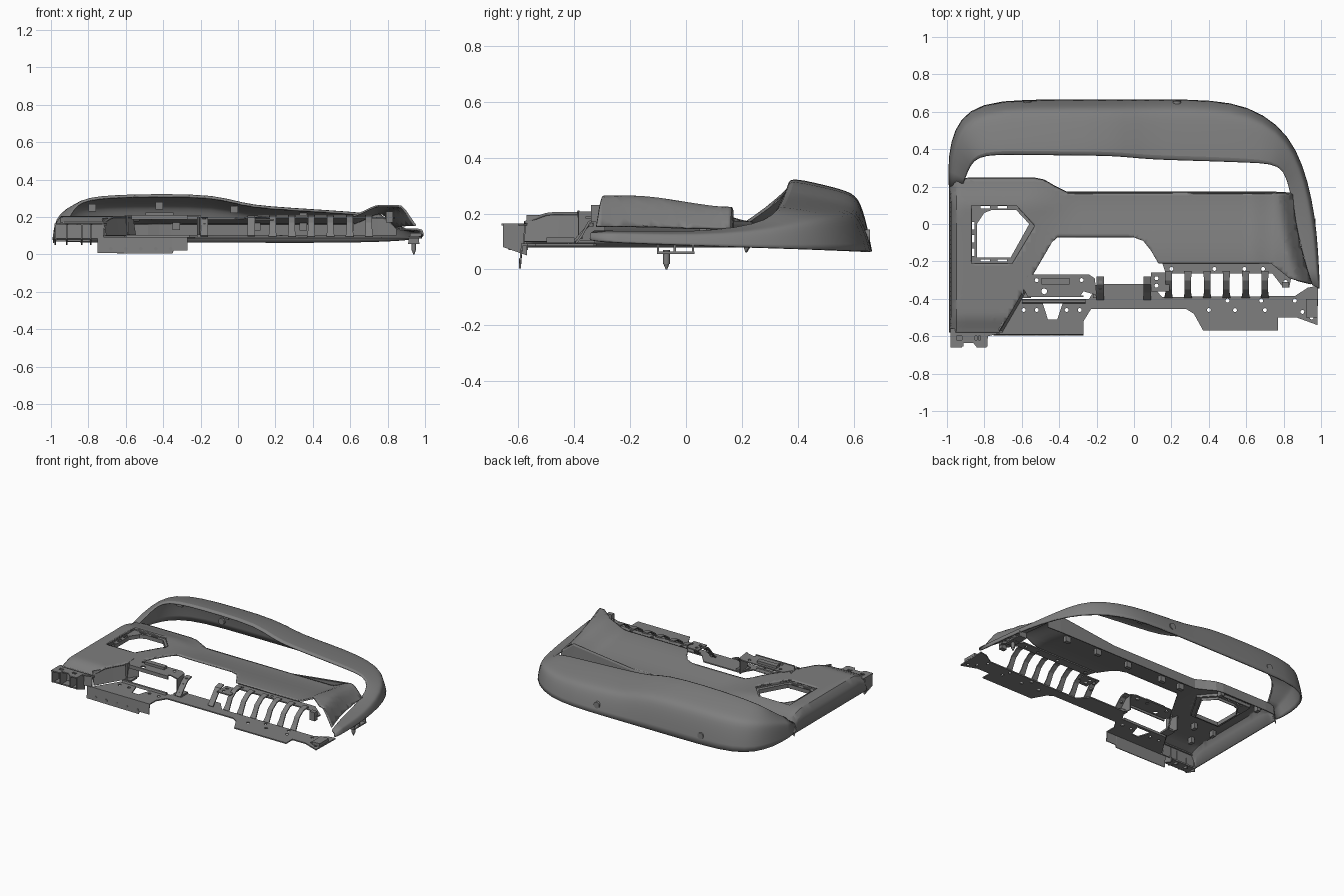
import bpy, bmesh, math
from mathutils import Vector

if "Cube" in bpy.data.objects:
    bpy.data.objects.remove(bpy.data.objects["Cube"], do_unlink=True)

grey = bpy.data.materials.new("trim grey")
grey.use_nodes = True
grey.diffuse_color = (0.21, 0.21, 0.21, 1)
grey.node_tree.nodes["Principled BSDF"].inputs["Base Color"].default_value = grey.diffuse_color


def finish(name, bm, thick=0, subdiv=0, flat=False):
    mesh = bpy.data.meshes.new(name)
    bm.to_mesh(mesh)
    bm.free()
    ob = bpy.data.objects.new(name, mesh)
    bpy.context.collection.objects.link(ob)
    mesh.materials.append(grey)
    if not flat:
        bpy.ops.object.select_all(action='DESELECT')
        ob.select_set(True)
        bpy.context.view_layer.objects.active = ob
        bpy.ops.object.shade_smooth_by_angle(angle=math.radians(35))
    if subdiv:
        ob.modifiers.new("round", 'SUBSURF').levels = subdiv
        ob.modifiers["round"].render_levels = subdiv
    if thick:
        mod = ob.modifiers.new("thickness", 'SOLIDIFY')
        mod.thickness, mod.offset = thick, -1
    return ob


def loft(name, rows, thick=0.008, subdiv=0):
    """Skin a grid of points, one row per station."""
    bm = bmesh.new()
    grid = [[bm.verts.new(p) for p in row] for row in rows]
    for a, b in zip(grid, grid[1:]):
        for i in range(len(a) - 1):
            bm.faces.new((a[i], a[i + 1], b[i + 1], b[i]))
    return finish(name, bm, thick, subdiv, not subdiv)


def plate(name, outline, height, holes=(), step=0, thick=0.008):
    """Fill an outline with holes, slice it on a grid and drape it over a height rule."""
    bm = bmesh.new()
    edges = []
    for loop in [outline, *holes]:
        vs = [bm.verts.new((x, y, 0)) for x, y in loop]
        edges += [bm.edges.new((v, vs[i - 1])) for i, v in enumerate(vs)]
    bmesh.ops.triangle_fill(bm, edges=edges, use_beauty=True, normal=(0, 0, 1))
    if step:
        for k in range(-int(1 / step), int(1 / step) + 1):
            for axis in ((1, 0, 0), (0, 1, 0)):
                geom = bm.verts[:] + bm.edges[:] + bm.faces[:]
                bmesh.ops.bisect_plane(bm, geom=geom, plane_co=Vector(axis) * k * step, plane_no=axis)
    for f in bm.faces:
        f.normal_update()
        if f.normal.z < 0:
            f.normal_flip()
    for v in bm.verts:
        v.co.z = height(v.co.x, v.co.y) if callable(height) else height
    return finish(name, bm, thick, flat=not step)


def box(name, centre, size):
    bm = bmesh.new()
    bmesh.ops.create_cube(bm, size=1)
    for v in bm.verts:
        v.co = Vector(centre) + Vector(a * b for a, b in zip(v.co, size))
    return finish(name, bm, flat=True)


def cylinder(name, centre, r1, r2, depth, along_y=False):
    bm = bmesh.new()
    bmesh.ops.create_cone(bm, cap_ends=True, segments=14, radius1=r1, radius2=r2, depth=depth)
    ob = finish(name, bm)
    ob.location = centre
    if along_y:
        ob.rotation_euler.x = math.pi / 2
    return ob


def bolt(x, y, r=0.011):
    return [(x + r * math.cos(i * math.pi / 4), y + r * math.sin(i * math.pi / 4)) for i in range(8)]


def rect(x0, y0, x1, y1):
    return [(x0, y0), (x1, y0), (x1, y1), (x0, y1)]


def ease(a, b, t):
    t = min(max((t - a) / (b - a), 0), 1)
    return t * t * (3 - 2 * t)


# Seam where the panel's bolster meets the arm of the band
def seam_x(y):
    return 0.868 - 0.17 * y + 0.3 * y * y


# Surface height of the inner panel
def panel_z(x, y):
    left = 0.205 - 0.035 * ease(0.08, 0.25, y) - 0.035 * ease(-0.48, -0.6, y)
    mid = 0.21 - 0.04 * ease(-0.2, 0.17, y)
    z = left + (mid - left) * ease(-0.6, -0.3, x) + 0.054 * ease(0.6, 0.76, x)
    z = 0.135 + (z - 0.135) * ease(-0.03, 0.085, seam_x(y) - x)
    return 0.08 + (z - 0.08) * min(1, max(0, x + 0.99) / 0.045) ** 0.35


# Outer band: outer edge x, y then inner rim x, y, z
stations = [
    (-.992, .2, -.92, .2, .165), (-.994, .37, -.89, .29, .23), (-.96, .51, -.86, .345, .28),
    (-.885, .61, -.8, .375, .31), (-.73, .664, -.66, .38, .325), (-.4, .666, -.4, .375, .33),
    (-.12, .666, -.12, .375, .325), (.02, .666, .02, .36, .28), (.15, .666, .15, .352, .262),
    (.42, .664, .42, .345, .245), (.61, .63, .6, .337, .232), (.77, .535, .74, .33, .22),
    (.87, .4, .805, .29, .18), (.93, .23, .837, .18, .15), (.968, .04, .864, .03, .137),
    (.985, -.14, .898, -.14, .138), (.994, -.345, .952, -.325, .14)]
section = [(0, 0), (.05, .3), (.11, .55), (.17, .71), (.25, .79), (.4, .85), (.7, .93), (1, 1), (1.03, .93)]
rows = []
for ox, oy, ix, iy, iz in stations:
    oz = 0.065 + 0.035 * (0.66 - oy)
    rows.append([(ox + (ix - ox) * h, oy + (iy - oy) * h, oz + (iz - oz) * v) for h, v in section])
loft("outer_band", rows, 0.01, 1)

# Main inner panel with speaker opening and right-hand bolster
back_edge = [(seam_x(.16), .16), (.75, .165), (.3, .165), (-.36, .165), (-.42, .195), (-.48, .23), (-.53, .24),
             (-.88, .24), (-.95, .235), (-.99, .21)]
front_edge = [(-.99, -.58), (-.72, -.58), (-.44, -.1), (-.41, -.07), (0, -.07), (.05, -.09),
              (.09, -.14), (.13, -.21), (.73, -.21), (.83, -.29)]
side_edge = [(seam_x(y), y) for y in (-.32, -.25, -.18, -.1, 0, .08)]
frame = [(-.87, .1), (-.63, .1), (-.53, -.01), (-.65, -.21), (-.87, -.21)]
plate("inner_panel", back_edge + front_edge + side_edge, panel_z, [frame], 0.025, 0.01)
lip = []
for x, y in back_edge:
    z = panel_z(x, y)
    lip.append([(x, y, z), (x, y + .005, z - .012), (x, y + .008, min(z - .02, .1))])
loft("back_lip", lip, 0.006)
loft("slanted_wall", [[(x, y, .195), (x + .015, y - .01, .1)] for x, y in [(-.72, -.57), (-.65, -.45), (-.56, -.3)]])

# Speaker frame, recessed and slotted
opening = [(-.84, .0), (-.8, .06), (-.76, .075), (-.63, .075), (-.56, 0), (-.66, -.18), (-.84, -.18)]
slots = [rect(-.865, y, -.852, y + .04) for y in (-.17, -.1, -.03)]
slots += [rect(x, y, x + .05, y + .011) for x in (-.82, -.73) for y in (-.2, .084)]
plate("speaker_frame", frame, 0.185, [opening] + slots)
loft("speaker_rim", [[(x, y, .2), (x, y, .178)] for x, y in frame + frame[:1]], 0.005)
loft("speaker_lip", [[(x, y, .187), (x, y, .16)] for x, y in opening + opening[:1]], 0.005)

# Lower carrier running along the front
carrier = [(-.72, -.59), (-.27, -.59), (-.27, -.52), (-.23, -.455), (.28, -.455), (.32, -.48), (.37, -.57),
           (.77, -.57), (.77, -.5), (.87, -.5), (.98, -.54), (.985, -.33), (.93, -.34), (.86, -.385),
           (.15, -.39), (.09, -.32), (-.19, -.32), (-.24, -.4), (-.6, -.4)]
window = [(-.49, -.42), (-.38, -.42), (-.41, -.51), (-.46, -.51)]
bolts = [bolt(x, y) for x, y in [(-.59, -.46), (-.52, -.46), (-.36, -.46), (-.29, -.46), (.4, -.46), (.54, -.46),
                                 (.7, -.46), (.5, -.41), (.68, -.41), (.86, -.41), (.9, -.47), (.95, -.5)]]
plate("lower_carrier", carrier, 0.092, [window] + bolts)
loft("carrier_ridge", [[(x, -.4, .09), (x, -.405, .105), (x, -.42, .105), (x, -.425, .09)] for x in (-.6, -.26)])

# Hanging flange below the tray
loft("lower_flange", [[(x, -.59, .09), (x, -.597, .004 + lift)] for x, lift in
                      [(-.75, .004), (-.6, .002), (-.35, 0), (-.345, .018), (-.27, .018)]], 0.006)
for x in (-.68, -.6, -.52, -.44, -.36):
    cylinder("flange_rivet", (x, -.594, .03), .009, .009, .006, True)

# Raised handle bracket and its legs
bracket = [(-.6, -.33), (-.56, -.27), (-.24, -.27), (-.21, -.29), (-.2, -.38), (-.27, -.36), (-.29, -.39), (-.57, -.385)]
plate("handle_bracket", bracket, 0.208, [bolt(-.48, -.36, .016), bolt(-.36, -.3), bolt(-.52, -.3), bolt(-.28, -.3)])
box("bracket_block", (-.42, -.305, .215), (.15, .035, .02))
box("bracket_front_edge", (-.42, -.385, .198), (.3, .008, .025))
for x in (-.6, -.21):
    loft("bracket_leg", [[(x, -.29, z), (x + .012, -.385, z)] for z in (.208, .15, .095)])
    box("bracket_foot", (x + .02, -.36, .1), (.06, .07, .012))

# Pull pocket posts either side of the centre span
for x, top in ((-.18, .19), (.07, .2)):
    loft("centre_post", [[(x - .02, y, z), (x + .02, y, z)] for y, z in
                         [(-.28, top), (-.32, top - .01), (-.36, .14), (-.4, .095)]])
    for y, z in ((-.31, .188), (-.34, .16), (-.38, .115)):
        cylinder("post_bolt", (x, y, z), .009, .009, .012)
plate("post_bridge", rect(.09, -.36, .19, -.26), 0.19, [bolt(.12, -.29), bolt(.12, -.33)])

# Ribbed cage under the armrest
plate("rib_rail", [(.15, -.205), (.74, -.205), (.84, -.29), (.83, -.34), (.79, -.33), (.74, -.265), (.17, -.265)],
      0.2, [bolt(.2, -.24), bolt(.43, -.24), bolt(.59, -.24), bolt(.69, -.24), bolt(.81, -.31)])
for i in range(6):
    x = .185 + i * .103
    loft("rib", [[(x - w, y, z), (x + w, y, z)] for y, z, w in
                 [(-.25, .203, .02), (-.3, .197, .017), (-.345, .165, .017), (-.37, .12, .018), (-.39, .092, .022)]])
box("rail_end_post", (.81, -.325, .2), (.04, .03, .06))

# Front left-hand corner mount
plate("corner_mount", [(-.98, -.56), (-.98, -.66), (-.92, -.66), (-.91, -.635), (-.86, -.635), (-.84, -.66),
                       (-.79, -.66), (-.78, -.6), (-.7, -.58), (-.72, -.56)], 0.165,
      [rect(-.95, -.62, -.92, -.6), rect(-.85, -.62, -.82, -.6)])
for x in (-.98, -.92, -.84, -.79):
    loft("mount_web", [[(x, -.655, z), (x, -.57, low)] for z, low in ((.165, .165), (.12, .11), (.08, .05))])
box("mount_floor", (-.885, -.6, .075), (.19, .07, .01))
loft("corner_wall", [[(x, -.578, .16), (x, -.585, .085)] for x in (-.975, -.72)])

# Right-hand end mount with locating pin
box("pin_bracket", (.94, -.035, .06), (.06, .13, .008))
for y in (-.1, -.04, .025):
    box("pin_web", (.94, y, .075), (.055, .008, .04))
cylinder("pin", (.94, -.07, .045), .012, .012, .05)
cylinder("pin_tip", (.94, -.07, .012), .003, .012, .024)
box("end_tab", (.95, -.45, .105), (.06, .1, .02))

# Band fasteners and hidden clips
for x in (-.57, .23):
    cylinder("band_fastener", (x, .643, .12), .022, .022, .03, True)
for x, z in ((-.78, .25), (-.42, .26), (-.02, .24), (.35, .2)):
    box("band_clip", (x, .48, z), (.04, .025, .04))
for x in (-.33, -.18, .1, .35, .6):
    box("panel_clip", (x, .06, panel_z(x, .06) - .03), (.04, .025, .04))
for x, y in ((-.9, -.3), (-.75, -.3), (-.9, .14), (-.6, .14), (-.85, -.45)):
    box("panel_clip", (x, y, panel_z(x, y) - .03), (.025, .035, .04))
